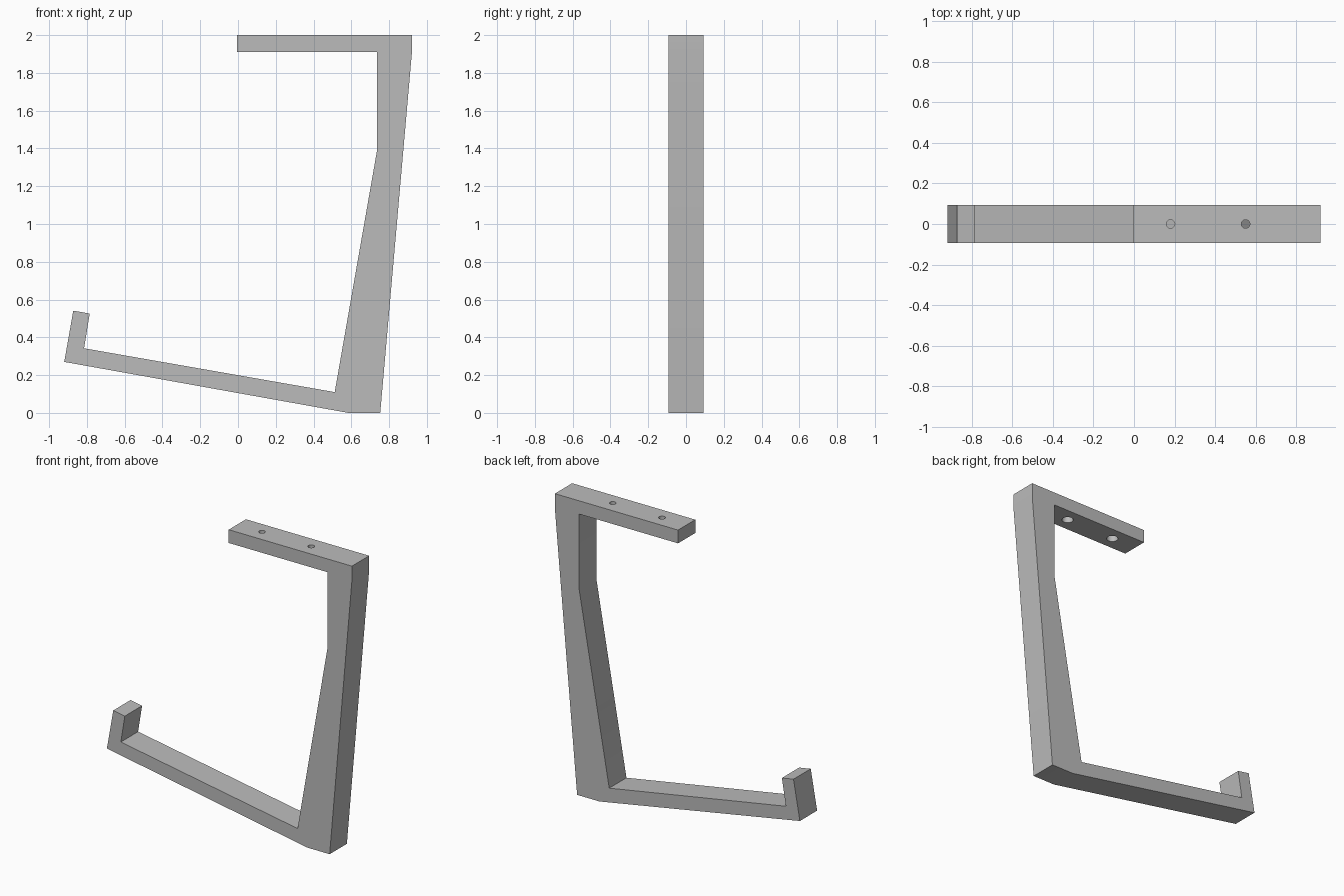
import bpy
import bmesh

default = bpy.data.objects.get("Cube")
if default:
    bpy.data.objects.remove(default, do_unlink=True)

HALF_WIDTH = 0.0925
TOP = 2.0
ARM_BOTTOM = 1.91

grey = bpy.data.materials.new("plain grey")
grey.use_nodes = True
grey.diffuse_color = (0.5, 0.5, 0.5, 1)
grey.node_tree.nodes["Principled BSDF"].inputs["Base Color"].default_value = (0.5, 0.5, 0.5, 1)

# Side outline of the bracket: mounting arm, tapered post, sloped arm, end lip
outline = [
    (-0.005, TOP), (-0.005, ARM_BOTTOM), (0.737, ARM_BOTTOM), (0.737, 1.395),
    (0.512, 0.11), (-0.815, 0.342), (-0.785, 0.526), (-0.872, 0.541),
    (-0.92, 0.27), (0.585, 0), (0.753, 0), (0.92, 1.9), (0.92, TOP),
]

bm = bmesh.new()
face = bm.faces.new([bm.verts.new((x, -HALF_WIDTH, z)) for x, z in outline])
extruded = bmesh.ops.extrude_face_region(bm, geom=[face])["geom"]
bmesh.ops.translate(bm, vec=(0, 2 * HALF_WIDTH, 0),
                    verts=[g for g in extruded if isinstance(g, bmesh.types.BMVert)])
bmesh.ops.recalc_face_normals(bm, faces=bm.faces)
mesh = bpy.data.meshes.new("hook_bracket")
bm.to_mesh(mesh)
bm.free()
mesh.materials.append(grey)
bracket = bpy.data.objects.new("hook_bracket", mesh)
bpy.context.collection.objects.link(bracket)
bpy.context.view_layer.objects.active = bracket


def drill(x, radius, bottom, top):
    """Cut a round vertical hole between two heights."""
    bpy.ops.mesh.primitive_cylinder_add(vertices=32, radius=radius, depth=top - bottom,
                                        location=(x, 0, (top + bottom) / 2))
    cutter = bpy.context.object
    cutter.name = "hole_cutter"
    cutter.hide_render = True
    cutter.data.materials.append(grey)
    cut = bracket.modifiers.new("hole", "BOOLEAN")
    cut.operation = "DIFFERENCE"
    cut.solver = "EXACT"
    cut.object = cutter
    bpy.context.view_layer.objects.active = bracket
    bpy.ops.object.modifier_apply(modifier=cut.name)
    bpy.data.objects.remove(cutter, do_unlink=True)


# Screw holes, widened from below for the screw heads
for hole_x in (0.18, 0.55):
    drill(hole_x, 0.021, ARM_BOTTOM - 0.05, TOP + 0.05)
    drill(hole_x, 0.036, ARM_BOTTOM - 0.05, ARM_BOTTOM + 0.05)

bpy.ops.object.select_all(action="DESELECT")
bracket.select_set(True)
bpy.ops.object.shade_smooth_by_angle(angle=0.5)
